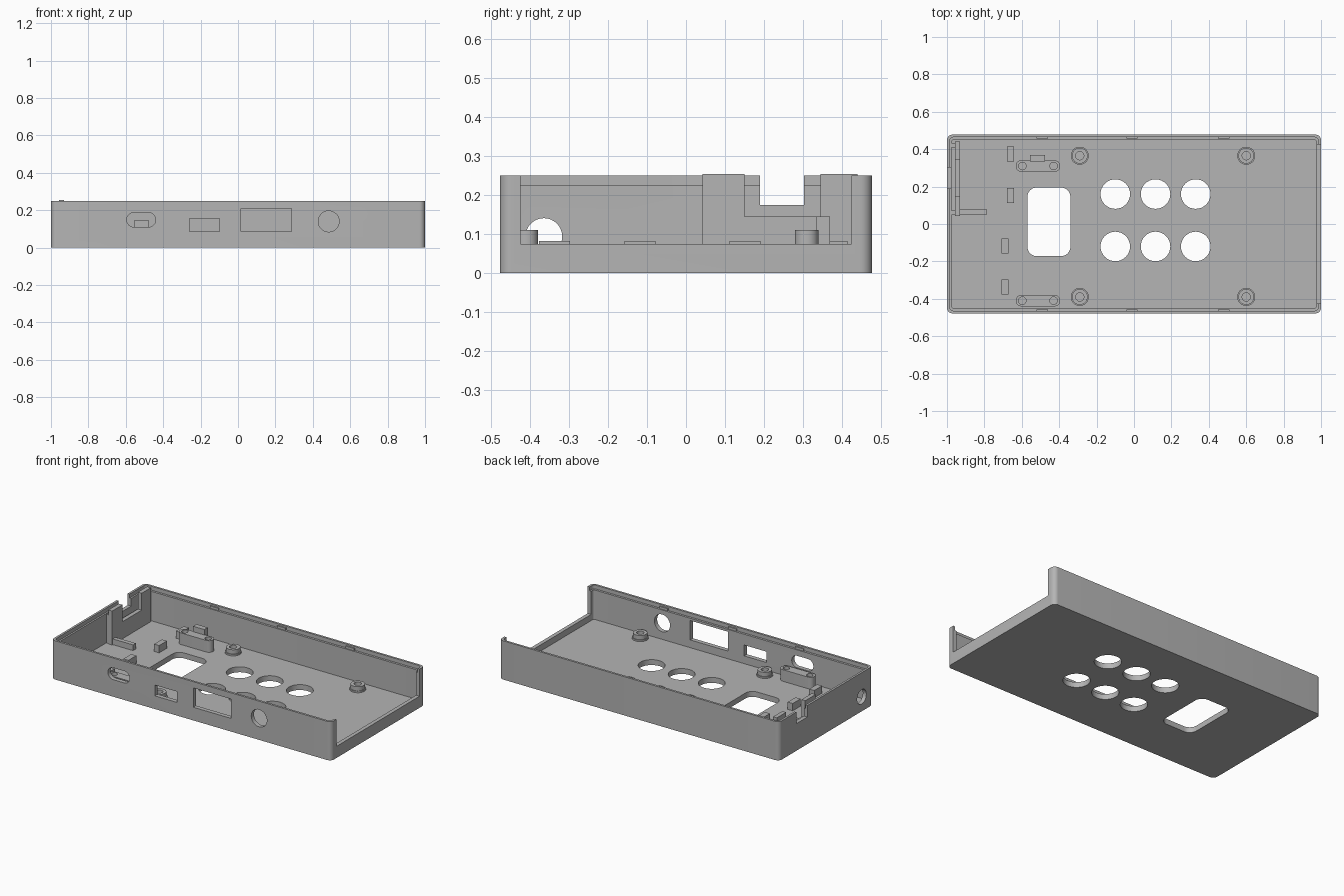
import bpy
import bmesh
import math

old = bpy.data.objects.get("Cube")
if old:
    bpy.data.objects.remove(old, do_unlink=True)

GREY = (0.46, 0.46, 0.46, 1)
plastic = bpy.data.materials.new("grey_plastic")
plastic.use_nodes = True
plastic.diffuse_color = GREY
plastic.node_tree.nodes["Principled BSDF"].inputs["Base Color"].default_value = GREY

# Order in which a prism's (u, v, depth) become x, y, z
AXES = {"x": (2, 0, 1), "y": (0, 2, 1), "z": (0, 1, 2)}


def prism(name, u, v, w, r=0, axis="z", steps=8):
    """Rounded rectangle over ranges u and v, extruded over range w."""
    outline = []
    for corner, (su, sv) in enumerate([(1, 1), (0, 1), (0, 0), (1, 0)]):
        cu = u[su] + (r if su == 0 else -r)
        cv = v[sv] + (r if sv == 0 else -r)
        for i in range(steps + 1 if r else 1):
            a = (corner + i / steps) * math.pi / 2
            outline.append((cu + r * math.cos(a), cv + r * math.sin(a)))
    bm = bmesh.new()
    order = AXES[axis]
    rings = []
    for depth in w:
        rings.append([bm.verts.new([(p[0], p[1], depth)[k] for k in order]) for p in outline])
    n = len(outline)
    bm.faces.new(rings[0])
    bm.faces.new(rings[1])
    for i in range(n):
        j = (i + 1) % n
        bm.faces.new((rings[0][i], rings[0][j], rings[1][j], rings[1][i]))
    bmesh.ops.remove_doubles(bm, verts=bm.verts[:], dist=1e-5)
    bmesh.ops.recalc_face_normals(bm, faces=bm.faces[:])
    mesh = bpy.data.meshes.new(name)
    bm.to_mesh(mesh)
    bm.free()
    mesh.materials.append(plastic)
    obj = bpy.data.objects.new(name, mesh)
    bpy.context.collection.objects.link(obj)
    return obj


def disc(name, a, b, r, w, axis="z"):
    return prism(name, (a - r, a + r), (b - r, b + r), w, r, axis)


def activate(obj):
    bpy.ops.object.select_all(action="DESELECT")
    obj.select_set(True)
    bpy.context.view_layer.objects.active = obj


def cut(obj, cutter):
    cutter.hide_render = True
    mod = obj.modifiers.new("cut", "BOOLEAN")
    mod.operation = "DIFFERENCE"
    mod.solver = "EXACT"
    mod.object = cutter
    activate(obj)
    bpy.ops.object.modifier_apply(modifier=mod.name)
    bpy.data.objects.remove(cutter, do_unlink=True)


FLOOR = 0.035
BASE = 0.03
TOP = 0.25
parts = []

# Tray shell with a stepped rim
tray = prism("tray", (-1, 1), (-0.478, 0.478), (0, TOP), 0.03)
parts.append(tray)
cut(tray, prism("cavity", (-0.975, 0.975), (-0.45, 0.45), (FLOOR, 0.4), 0.012))
cut(tray, prism("rim_step", (-0.986, 0.986), (-0.464, 0.464), (0.225, 0.4), 0.02))

# Open end and side notch
cut(tray, prism("end_opening", (-0.425, 0.425), (0.075, 0.4), (0.9, 1.1), axis="x"))
cut(tray, prism("side_notch", (0.19, 0.303), (0.175, 0.4), (-1.1, -0.965), axis="x"))

# Ports in the front wall and the round port in the side wall
front = (-0.6, -0.44)
cut(tray, prism("slot_port", (-0.595, -0.44), (0.11, 0.187), front, 0.0385, "y"))
cut(tray, prism("small_port", (-0.26, -0.10), (0.085, 0.155), front, axis="y"))
cut(tray, prism("large_port", (0.015, 0.285), (0.085, 0.21), front, axis="y"))
cut(tray, disc("round_port", 0.485, 0.14, 0.056, front, "y"))
cut(tray, disc("side_port", -0.365, 0.094, 0.047, (-1.1, -0.96), "x"))

# Floor openings
through = (-0.1, 0.1)
cut(tray, prism("floor_window", (-0.57, -0.34), (-0.172, 0.195), through, 0.05))
for x in (-0.10, 0.115, 0.33):
    for y in (0.16, -0.12):
        cut(tray, disc("floor_hole", x, y, 0.079, through))

# Screw standoffs with a flange at the foot
for x in (-0.29, 0.6):
    for y in (0.365, -0.39):
        post = disc("standoff", x, y, 0.042, (BASE, 0.072))
        flange = disc("standoff_flange", x, y, 0.048, (BASE, 0.045))
        for obj in (post, flange):
            cut(obj, disc("screw_hole", x, y, 0.022, (FLOOR + 0.001, 0.2)))
            parts.append(obj)

# Mounting bars with two screw holes each
for y in (0.31, -0.41):
    bar = prism("mounting_bar", (-0.632, -0.395), (y - 0.03, y + 0.03), (BASE, 0.11), 0.028)
    for x in (-0.597, -0.43):
        cut(bar, disc("screw_hole", x, y, 0.02, (0.05, 0.2)))
    parts.append(bar)
parts.append(prism("bar_backstop", (-0.555, -0.475), (0.335, 0.37), (BASE, 0.145)))

# Locating ribs on the floor
for x, y in ((-0.66, 0.375), (-0.66, 0.152), (-0.69, -0.118), (-0.69, -0.338)):
    parts.append(prism("locating_rib", (x - 0.018, x + 0.018), (y - 0.04, y + 0.04), (BASE, 0.082)))

# Slotted bracket beside the notch, with its low foot
bracket = prism("bracket", (0.043, 0.44), (BASE, 0.254), (-0.957, -0.93), axis="x")
cut(bracket, prism("bracket_slot", (0.15, 0.345), (0.145, 0.4), (-1, -0.9), axis="x"))
parts.append(bracket)
parts.append(prism("bracket_foot", (-0.935, -0.785), (0.05, 0.078), (BASE, 0.072)))
for y in (0.06, 0.42):
    parts.append(prism("bracket_tie", (-0.98, -0.95), (y - 0.012, y + 0.012), (BASE, 0.22)))

# Snap nubs along the long rims
for side in (-1, 1):
    for x in (-0.49, -0.01, 0.48):
        ys = sorted((side * 0.456, side * 0.468))
        parts.append(prism("snap_nub", (x - 0.03, x + 0.03), ys, (0.222, 0.24)))

for obj in parts:
    activate(obj)
    bpy.ops.object.shade_smooth_by_angle(angle=math.radians(30))
